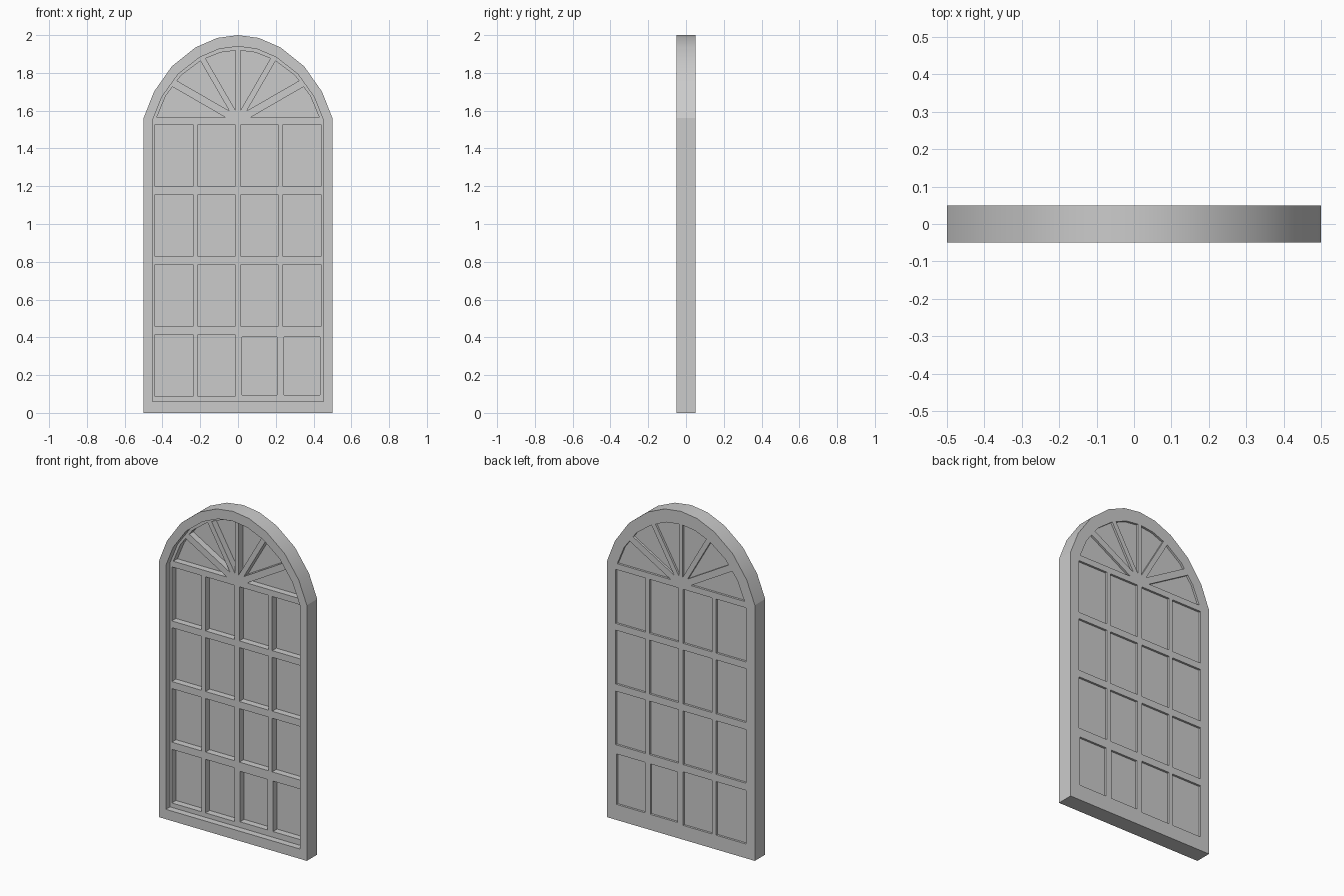
import bpy, math

if "Cube" in bpy.data.objects:
    bpy.data.objects.remove(bpy.data.objects["Cube"])

# Right half of the arch, from springing to crown
ARCH = [(0.5, 1.56), (0.445, 1.70), (0.35, 1.835), (0.225, 1.935), (0.11, 1.985), (0, 2.0)]


def arch_outline(half_w, spring, top, bottom=None):
    """Full arch, rescaled; optionally extended down to a flat sill."""
    half = [(x * half_w / 0.5, spring + (z - 1.56) * (top - spring) / 0.44) for x, z in ARCH]
    pts = half + [(-x, z) for x, z in reversed(half[:-1])]
    if bottom is not None:
        pts = [(half_w, bottom)] + pts + [(-half_w, bottom)]
    return pts


def clip(poly, n, d):
    """Keep the part of a convex polygon where p.n >= d."""
    out = []
    for a, b in zip(poly, poly[1:] + poly[:1]):
        da = a[0] * n[0] + a[1] * n[1] - d
        db = b[0] * n[0] + b[1] * n[1] - d
        if da >= 0:
            out.append(a)
        if da * db < 0:
            t = da / (da - db)
            out.append((a[0] + t * (b[0] - a[0]), a[1] + t * (b[1] - a[1])))
    return out


def slab(name, outlines, y0, y1):
    """Extruded flat plate in the XZ plane; inner outlines become holes."""
    cu = bpy.data.curves.new(name, 'CURVE')
    cu.dimensions = '2D'
    cu.fill_mode = 'BOTH'
    cu.extrude = (y1 - y0) / 2
    for pts in outlines:
        s = cu.splines.new('POLY')
        s.points.add(len(pts) - 1)
        for p, (x, z) in zip(s.points, pts):
            p.co = (x, z, 0, 1)
        s.use_cyclic_u = True
    ob = bpy.data.objects.new(name, cu)
    bpy.context.collection.objects.link(ob)
    ob.rotation_euler.x = math.pi / 2
    ob.location.y = (y0 + y1) / 2
    bpy.ops.object.select_all(action='DESELECT')
    ob.select_set(True)
    bpy.context.view_layer.objects.active = ob
    bpy.ops.object.convert(target='MESH')
    bpy.ops.object.shade_smooth_by_angle(angle=math.radians(18))
    return bpy.context.object


# Rectangular panes
holes = []
cols = [(-0.44, -0.238), (-0.212, -0.016), (0.016, 0.212), (0.238, 0.44)]
rows = [(0.087, 0.414), (0.458, 0.785), (0.828, 1.157), (1.198, 1.528)]
for r, (z0, z1) in enumerate(rows):
    for c, (x0, x1) in enumerate(cols):
        a, b, e, f = x0, x1, z0, z1
        if r == 0 and c >= 2:  # the two lower right panes are slightly smaller
            a, b, e, f = x0 + 0.005, x1 - 0.006, 0.095, 0.403
        holes.append([(a, e), (b, e), (b, f), (a, f)])

# Fan panes between spokes radiating from the hub
HUB = 1.549
half_widths = [0.016, 0.02, 0.015, 0.012, 0.015, 0.02, 0.016]
fan = arch_outline(0.43, 1.565, 1.92)
for i in range(6):
    t0, t1 = math.radians(30 * i), math.radians(30 * (i + 1))
    n0 = (-math.sin(t0), math.cos(t0))
    n1 = (math.sin(t1), -math.cos(t1))
    p = fan
    if i > 0:
        p = clip(p, n0, HUB * n0[1] + half_widths[i])
    if i < 5:
        p = clip(p, n1, HUB * n1[1] + half_widths[i + 1])
    holes.append(p)

# Frame, glazing bars and glass
inner = arch_outline(0.452, 1.55, 1.94, 0.06)
slab("outer_frame", [arch_outline(0.5, 1.56, 2.0, 0.0), inner], -0.05, 0.05)
slab("glazing_bars", [inner] + holes, -0.01, 0.05)
slab("glass", [inner], 0.03, 0.037)
